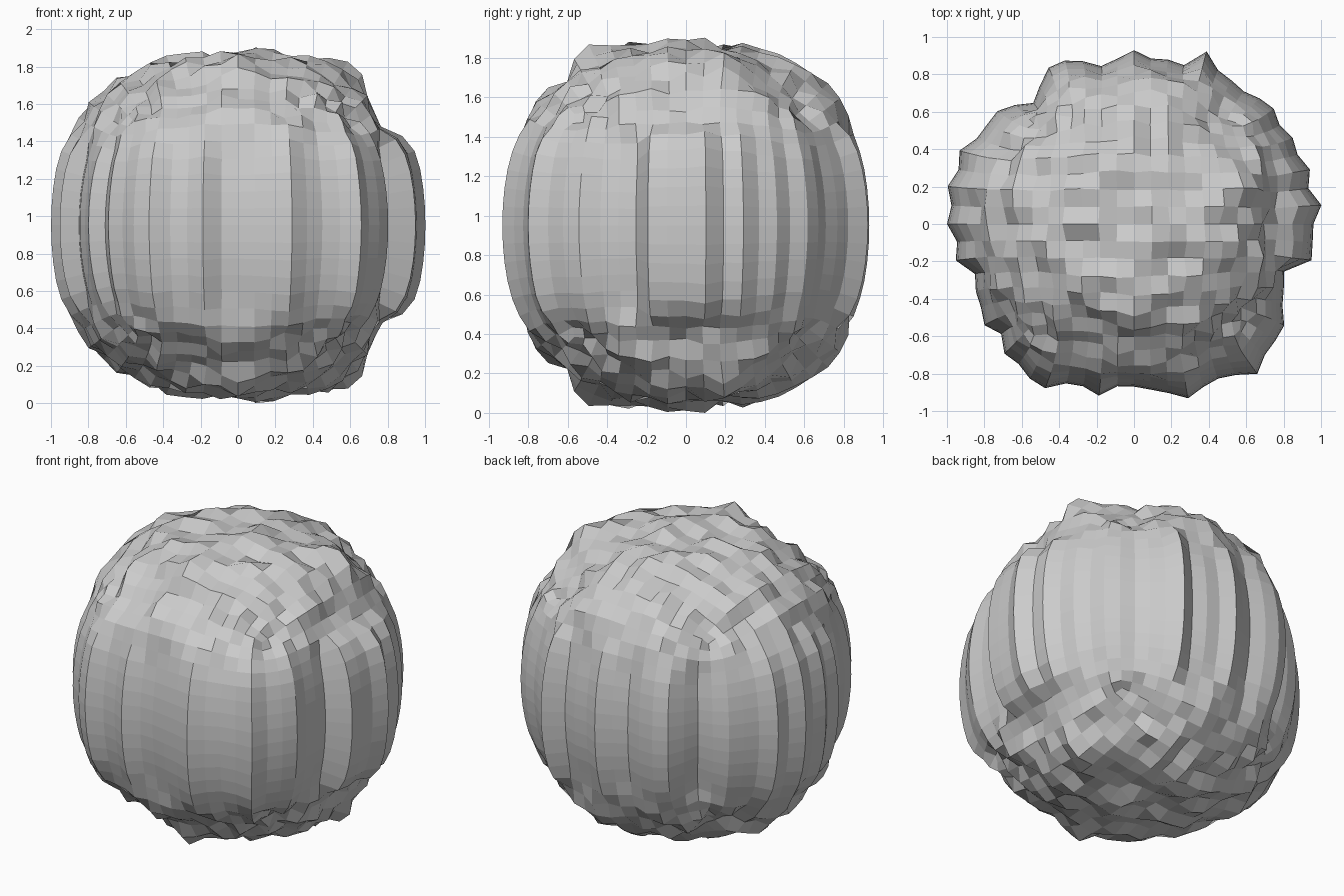
import bpy, math, random
from mathutils import Vector, noise

old = bpy.data.objects.get("Cube")
if old:
    bpy.data.objects.remove(old, do_unlink=True)

random.seed(7)

# Equator radius in hundredths, at equal angle steps counter-clockwise from +x
RIM = [96, 101, 95, 99, 95, 97, 94, 97, 95, 92, 93, 94, 101, 88, 90, 89,
       93, 89, 86, 91, 95, 96, 90, 84, 90, 95, 95, 96, 102, 98, 102, 98,
       100, 95, 98, 89, 92, 93, 97, 92, 98, 97, 100, 100, 92, 91, 94, 87,
       87, 89, 92, 98, 95, 94, 97, 104, 99, 98, 97, 90, 87, 84, 98, 96]

# Broad bumps and dents of the cap: x, y, height
BUMPS = [(0, -.4, .06), (.5, .2, .1), (.45, -.1, .05), (-.68, .15, .06),
         (-.72, -.3, .04), (.1, .7, .04), (.45, .55, -.03),
         (-.5, .5, -.03), (.6, -.5, -.03), (-.2, -.58, -.04),
         (.2, -.58, -.03), (.78, .1, -.06), (.77, -.1, -.06)]

FACE_RADIUS = .91
EDGE_EXTRA = .024
SHOULDER = .035


def rim_offset(angle):
    """Displacement of a vertical rib at the given angle."""
    t = (angle / math.tau * len(RIM)) % len(RIM)
    i = int(t)
    a, b = RIM[i], RIM[(i + 1) % len(RIM)]
    radius = (a + (b - a) * (t - i)) / 100
    return radius - FACE_RADIUS - EDGE_EXTRA * math.sin(2 * angle) ** 2


grain = {}


def cap_offset(x, y):
    """Rough displacement that depends on plan position only."""
    key = (round(x, 2) + 0.0, round(y, 2) + 0.0)
    if key not in grain:
        grain[key] = random.uniform(-.034, .034)
    d = grain[key] + .015 * noise.noise(Vector((x * 4, y * 4, 0)))
    for bx, by, h in BUMPS:
        d += h * math.exp(-((x - bx) ** 2 + (y - by) ** 2) / .015)
    return d + .01


# Rounded cube
bpy.ops.mesh.primitive_cube_add(size=2 * FACE_RADIUS / .84, location=(0, 0, 0))
rock = bpy.context.object
rock.name = "rough_boulder"
sub = rock.modifiers.new("rounding", 'SUBSURF')
sub.levels = sub.render_levels = 4
bpy.ops.object.modifier_apply(modifier=sub.name)
mesh = rock.data

# Ribbed sides blending into rough top and bottom, with full shoulders
moved = []
for v in mesh.vertices:
    x, y, z = v.co
    rho = math.hypot(x, y)
    w = min(max((rho / v.co.length - .78) / .16, 0), 1)
    w = w * w * (3 - 2 * w)
    d = w * rim_offset(math.atan2(y, x)) + (1 - w) * cap_offset(x, y)
    d += SHOULDER * math.sin(2 * math.atan2(z, rho)) ** 2
    moved.append(v.co + v.normal * d)

# Stand it on the ground
ground = min(p.z for p in moved)
for v, p in zip(mesh.vertices, moved):
    v.co = (p.x, p.y, p.z - ground)
mesh.update()
bpy.ops.object.shade_flat()

# Stone colour
stone = bpy.data.materials.new("stone_grey")
stone.use_nodes = True
colour = (.6, .6, .6, 1)
stone.diffuse_color = colour
stone.node_tree.nodes["Principled BSDF"].inputs["Base Color"].default_value = colour
mesh.materials.clear()
mesh.materials.append(stone)
